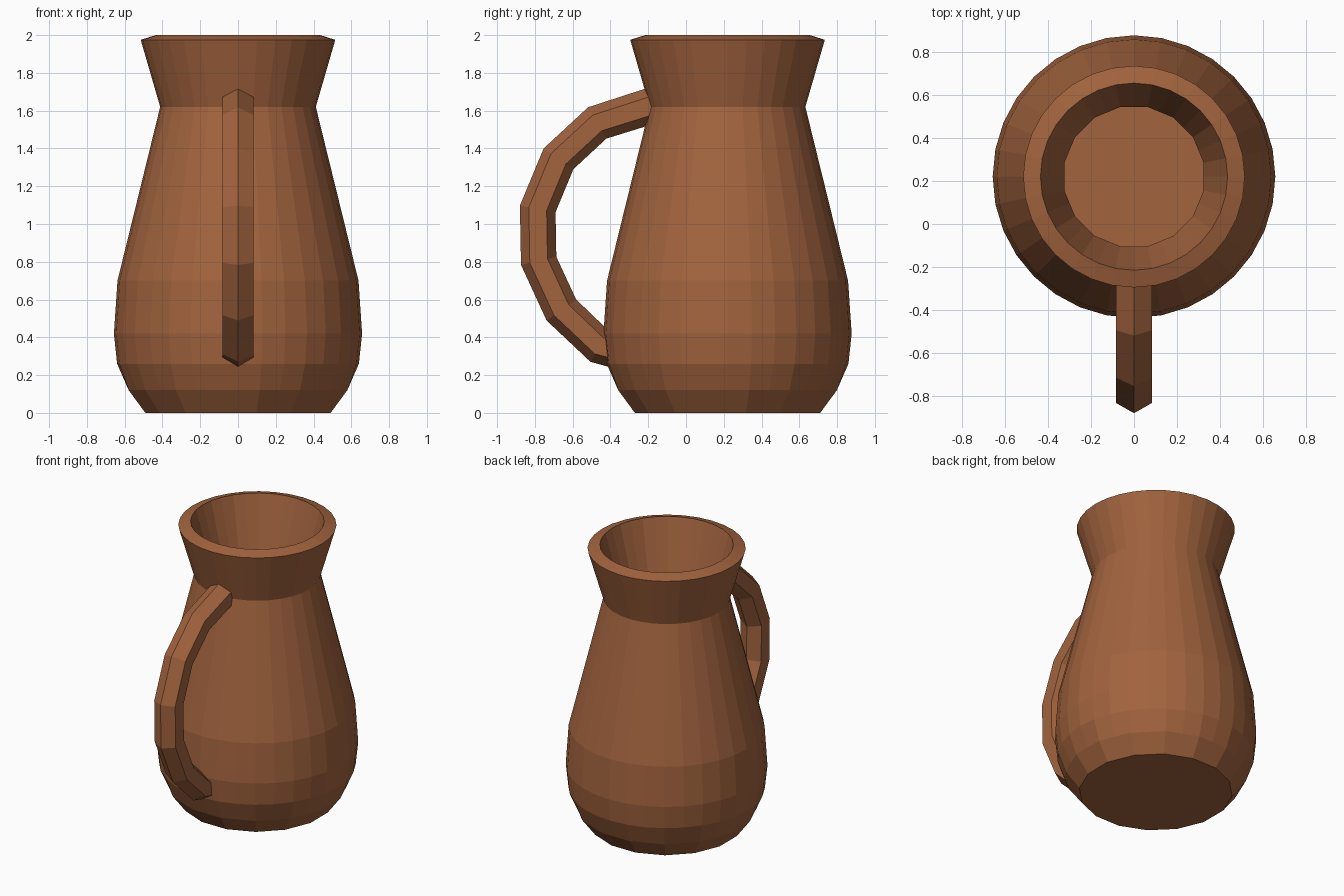
import bpy, bmesh, math
from mathutils import Vector

if "Cube" in bpy.data.objects:
    bpy.data.objects.remove(bpy.data.objects["Cube"])

clay = bpy.data.materials.new("terracotta brown")
clay.diffuse_color = (0.36, 0.125, 0.048, 1)
clay.use_nodes = True
clay.node_tree.nodes["Principled BSDF"].inputs["Base Color"].default_value = clay.diffuse_color

CENTRE_Y = 0.22
SIDES = 32


def finish(bm, name):
    bmesh.ops.recalc_face_normals(bm, faces=bm.faces)
    mesh = bpy.data.meshes.new(name)
    bm.to_mesh(mesh)
    bm.free()
    mesh.materials.append(clay)
    obj = bpy.data.objects.new(name, mesh)
    bpy.context.collection.objects.link(obj)
    return obj


def skin(bm, rings):
    """Bridge successive vertex rings and cap both ends."""
    n = len(rings[0])
    for a, b in zip(rings, rings[1:]):
        for i in range(n):
            j = (i + 1) % n
            bm.faces.new((a[i], a[j], b[j], b[i]))
    bm.faces.new(rings[0])
    bm.faces.new(rings[-1])


# Jug body: outer wall, rim, then inner wall (radius, height, coarse ring)
profile = [
    (0.50, 0.00, True), (0.59, 0.12, True), (0.64, 0.26, False),
    (0.657, 0.42, False), (0.638, 0.70, False), (0.412, 1.62, False),
    (0.515, 1.975, False), (0.435, 2.00, False), (0.33, 1.63, True),
    (0.558, 0.70, False), (0.577, 0.42, False), (0.56, 0.28, False),
    (0.45, 0.08, True),
]
bm = bmesh.new()
rings = []
for radius, z, coarse in profile:
    ring = []
    for i in range(SIDES):
        # coarse rings have half the sides: even points sit on the chord
        r = radius * math.cos(2 * math.pi / SIDES) if coarse and i % 2 == 0 else radius
        a = 2 * math.pi * i / SIDES
        ring.append(bm.verts.new((r * math.cos(a), CENTRE_Y + r * math.sin(a), z)))
    rings.append(ring)
skin(bm, rings)
finish(bm, "jug_body")

# Handle: hexagonal section swept along a curved path in the y-z plane
path = [Vector((0, y, z)) for y, z in [
    (-0.14, 1.64), (-0.47, 1.535), (-0.675, 1.345), (-0.785, 1.08),
    (-0.78, 0.805), (-0.66, 0.545), (-0.46, 0.355), (-0.38, 0.335)]]
side = Vector((1, 0, 0))
bm = bmesh.new()
rings = []
for k, p in enumerate(path):
    before = (p - path[max(k - 1, 0)]).normalized()
    after = (path[min(k + 1, len(path) - 1)] - p).normalized()
    tangent = (before + after).normalized()
    out = side.cross(tangent)
    ring = []
    for i in range(6):
        a = math.pi * i / 3
        ring.append(bm.verts.new(p + out * 0.096 * math.cos(a) + side * 0.096 * math.sin(a)))
    rings.append(ring)
skin(bm, rings)
finish(bm, "handle")
